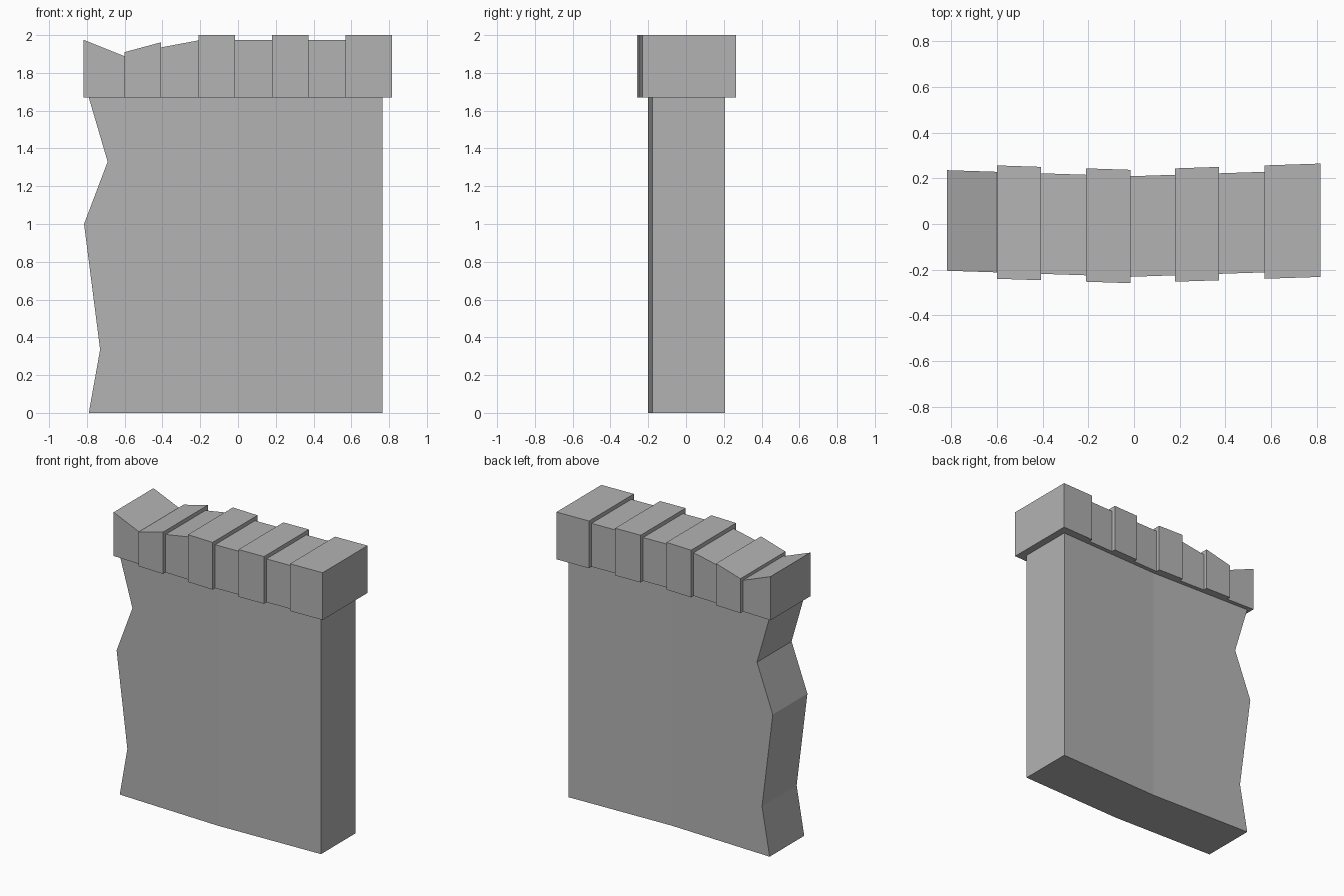
import bpy
import bmesh

cube = bpy.data.objects.get("Cube")
if cube:
    bpy.data.objects.remove(cube, do_unlink=True)

BEND = -0.015      # x where the wall bends slightly
CAP_BASE = 1.67

stone = bpy.data.materials.new("grey stone")
stone.use_nodes = True
colour = (0.45, 0.45, 0.45, 1)
stone.diffuse_color = colour
stone.node_tree.nodes["Principled BSDF"].inputs["Base Color"].default_value = colour


def centre_y(x):
    """Centre line of the bent wall."""
    return -0.011 + 0.033 * abs(x - BEND)


def bent_slab(name, outlines, half):
    """Extrude (x, z) outlines through the wall's thickness, following the bend."""
    bm = bmesh.new()
    for outline in outlines:
        bm.faces.new([bm.verts.new((x, centre_y(x) - half, z)) for x, z in outline])
    bmesh.ops.remove_doubles(bm, verts=bm.verts, dist=0.0001)
    extruded = bmesh.ops.extrude_face_region(bm, geom=bm.faces[:], use_keep_orig=True)
    moved = [v for v in extruded["geom"] if isinstance(v, bmesh.types.BMVert)]
    bmesh.ops.translate(bm, verts=moved, vec=(0, 2 * half, 0))
    bmesh.ops.recalc_face_normals(bm, faces=bm.faces)
    mesh = bpy.data.meshes.new(name)
    bm.to_mesh(mesh)
    bm.free()
    mesh.materials.append(stone)
    obj = bpy.data.objects.new(name, mesh)
    bpy.context.collection.objects.link(obj)
    return obj


# Wall body with a broken edge on one end
broken_edge = [(-0.79, CAP_BASE), (-0.69, 1.33), (-0.815, 1.0), (-0.73, 0.335), (-0.79, 0)]
broken_half = broken_edge + [(BEND, 0), (BEND, CAP_BASE)]
whole_half = [(BEND, 0), (0.765, 0), (0.765, CAP_BASE), (BEND, CAP_BASE)]
bent_slab("wall", [broken_half, whole_half], 0.191)

# Capping stones, alternately narrow and wide, worn down near the broken end
edges = [-0.818, -0.6, -0.407, -0.21, BEND, 0.18, 0.373, 0.57, 0.816]
worn_tops = [(1.975, 1.888), (1.91, 1.962), (1.935, 1.972)]
for i, (x0, x1) in enumerate(zip(edges, edges[1:])):
    wide = i % 2 == 1
    flat = 2.0 if wide else 1.973
    z0, z1 = worn_tops[i] if i < len(worn_tops) else (flat, flat)
    outline = [(x0, CAP_BASE), (x1, CAP_BASE), (x1, z1), (x0, z0)]
    kind = "wide" if wide else "narrow"
    bent_slab(f"{kind}_cap_stone_{i + 1}", [outline], 0.248 if wide else 0.22)
